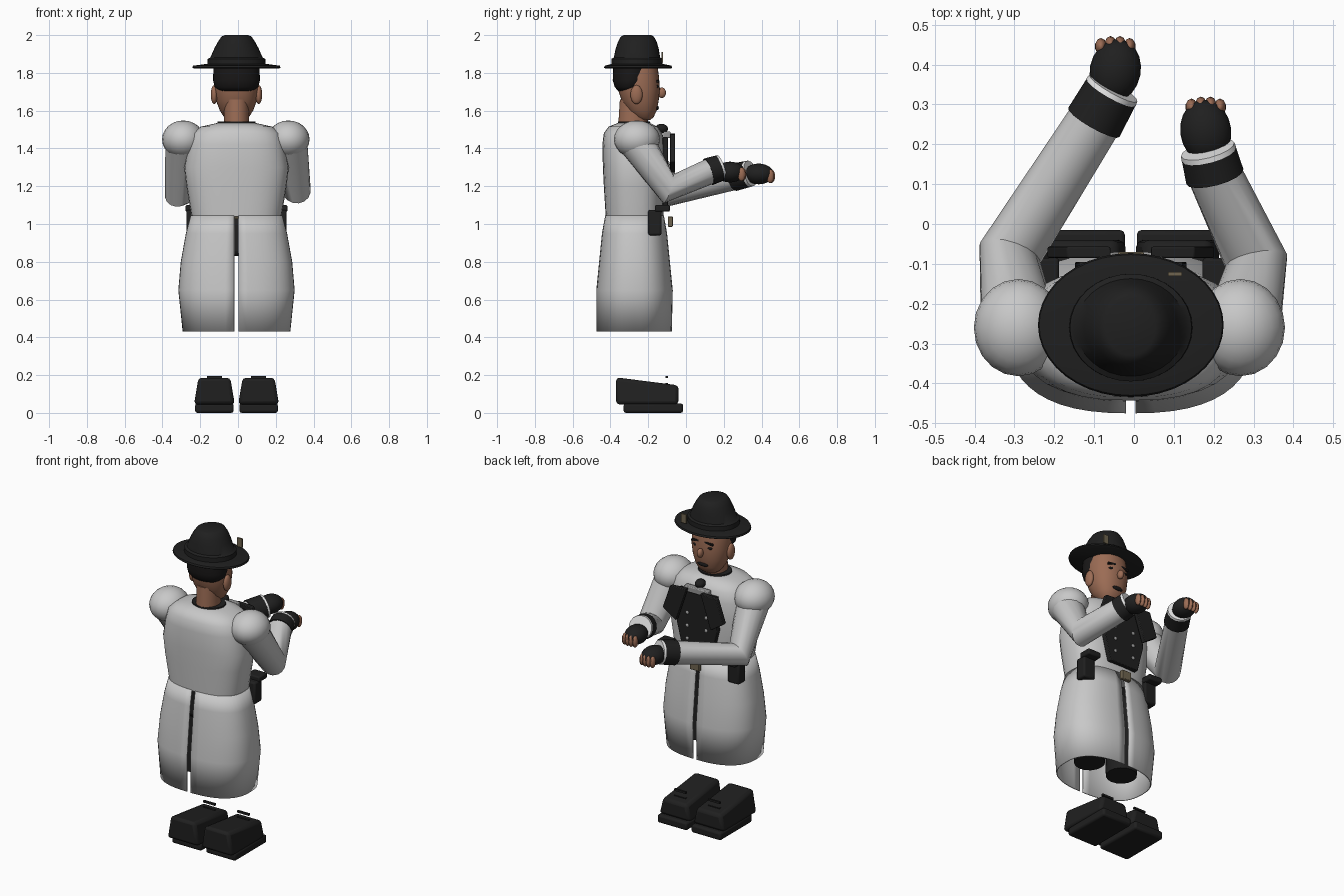
import bpy, bmesh, math
from mathutils import Vector

old = bpy.data.objects.get("Cube")
if old:
    bpy.data.objects.remove(old, do_unlink=True)

CX = -0.008  # body centre line


def material(name, *rgb):
    m = bpy.data.materials.new(name)
    m.use_nodes = True
    m.diffuse_color = (*rgb, 1)
    m.node_tree.nodes["Principled BSDF"].inputs["Base Color"].default_value = (*rgb, 1)
    return m


coat = material("pale coat", .58, .58, .58)
white = material("white trim", .8, .8, .8)
black = material("black cloth", .014, .014, .014)
hair_m = material("black hair", .01, .009, .009)
skin = material("brown skin", .33, .15, .09)
metal = material("grey metal", .3, .3, .3)
brass = material("dull brass", .16, .13, .08)


def finish(name, bm, mat, bevel=0, solid=0, angle=40):
    bmesh.ops.recalc_face_normals(bm, faces=bm.faces)
    me = bpy.data.meshes.new(name)
    bm.to_mesh(me)
    bm.free()
    me.materials.append(mat)
    ob = bpy.data.objects.new(name, me)
    bpy.context.collection.objects.link(ob)
    bpy.context.view_layer.objects.active = ob
    bpy.ops.object.select_all(action='DESELECT')
    ob.select_set(True)
    bpy.ops.object.shade_smooth_by_angle(angle=math.radians(angle))
    if solid:
        mod = ob.modifiers.new("thickness", 'SOLIDIFY')
        mod.thickness = solid
    if bevel:
        mod = ob.modifiers.new("bevel", 'BEVEL')
        mod.width, mod.segments = bevel, 2
    return ob


def loft(name, stations, mat, power=2.0, n=32, half=0, **kw):
    """Stack rounded rings (z, half width, y back, y front); half = +1/-1 gives an open side shell."""
    bm = bmesh.new()
    rings = []
    for z, hx, y0, y1 in stations:
        ring = []
        count = n // 2 + 1 if half else n
        for i in range(count):
            a = 2 * math.pi * i / n - math.pi / 2
            c, s = math.cos(a), math.sin(a)
            x = hx * math.copysign(abs(c) ** (2 / power), c)
            y = (y0 + y1) / 2 + (y1 - y0) / 2 * math.copysign(abs(s) ** (2 / power), s)
            if half:
                x = half * max(x, .012)
            ring.append(bm.verts.new((CX + x, y, z)))
        rings.append(ring)
    for a, b in zip(rings, rings[1:]):
        for i in range(len(a) - (1 if half else 0)):
            j = (i + 1) % len(a)
            bm.faces.new((a[i], a[j], b[j], b[i]))
    if not half:
        bm.faces.new(rings[0])
        bm.faces.new(rings[-1])
    return finish(name, bm, mat, **kw)


def box(name, x, y, z, mat, bevel=0, taper=1, drop=0, tilt=0):
    """Box from ranges; the top narrows by taper and its front drops."""
    bm = bmesh.new()
    bmesh.ops.create_cube(bm, size=1)
    cx, cy, cz = sum(x) / 2, sum(y) / 2, sum(z) / 2
    for v in bm.verts:
        top, front = v.co.z > 0, v.co.y > 0
        px = v.co.x * (x[1] - x[0]) * (taper if top else 1)
        pz = v.co.z * (z[1] - z[0]) - (drop if top and front else 0) + tilt * px
        v.co = (cx + px, cy + v.co.y * (y[1] - y[0]), cz + pz)
    return finish(name, bm, mat, bevel)


def ball(name, loc, size, mat, toward=None, seg=20):
    bm = bmesh.new()
    bmesh.ops.create_uvsphere(bm, u_segments=seg, v_segments=12, radius=1)
    rot = Vector(toward).to_track_quat('Y', 'Z') if toward is not None else None
    for v in bm.verts:
        p = Vector(a * b for a, b in zip(v.co, size))
        v.co = Vector(loc) + (rot @ p if rot else p)
    return finish(name, bm, mat)


def tube(name, points, radii, mat):
    """Mitred round tube along straight segments."""
    cu = bpy.data.curves.new(name, 'CURVE')
    cu.dimensions, cu.bevel_depth, cu.bevel_resolution = '3D', 1, 6
    cu.use_fill_caps = True
    sp = cu.splines.new('POLY')
    sp.points.add(len(points) - 1)
    for p, co, r in zip(sp.points, points, radii):
        p.co, p.radius = (*co, 1), r
    temp = bpy.data.objects.new(name + "_path", cu)
    bpy.context.collection.objects.link(temp)
    bpy.context.view_layer.update()
    bm = bmesh.new()
    bm.from_mesh(temp.to_mesh())
    temp.to_mesh_clear()
    bpy.data.objects.remove(temp, do_unlink=True)
    bmesh.ops.remove_doubles(bm, verts=bm.verts, dist=.0001)
    return finish(name, bm, mat)


def plate(name, outline, y, depth, mat):
    bm = bmesh.new()
    f = bm.faces.new([bm.verts.new((CX + px, y, pz)) for px, pz in outline])
    out = bmesh.ops.extrude_face_region(bm, geom=[f])
    bmesh.ops.translate(bm, vec=(0, depth, 0),
                        verts=[g for g in out["geom"] if isinstance(g, bmesh.types.BMVert)])
    return finish(name, bm, mat, bevel=.004)


# Coat body and split skirt
loft("coat_body", [(1.04, .238, -.425, -.12), (1.2, .265, -.435, -.115), (1.3, .277, -.44, -.11),
                   (1.42, .255, -.443, -.11), (1.48, .235, -.435, -.125), (1.515, .19, -.41, -.15),
                   (1.535, .1, -.36, -.19)], coat, power=2.6)
skirt = [(1.045, .243, -.428, -.117), (.95, .268, -.445, -.1), (.8, .295, -.46, -.085),
         (.65, .308, -.475, -.07), (.43, .285, -.475, -.075)]
for side, label in ((1, "left"), (-1, "right")):
    loft(f"skirt_{label}", skirt, coat, power=2.5, n=48, half=side, solid=.006)

# Trousers
box("pelvis", (-.17, .155), (-.36, -.19), (.83, 1.03), black, bevel=.03)

# Neck, collar and head
loft("neck", [(1.5, .067, -.36, -.2), (1.66, .066, -.35, -.2)], skin)
loft("collar", [(1.51, .107, -.365, -.185), (1.542, .1, -.36, -.19)], black)
loft("head", [(1.55, .045, -.25, -.19), (1.565, .065, -.28, -.172), (1.6, .088, -.315, -.155),
              (1.65, .107, -.34, -.145), (1.71, .116, -.36, -.138), (1.78, .116, -.365, -.143),
              (1.83, .108, -.36, -.15)], skin, power=2.2, angle=60)
loft("hair", [(1.705, .09, -.36, -.25), (1.725, .115, -.377, -.215), (1.76, .124, -.388, -.195),
              (1.83, .122, -.385, -.18)], hair_m, angle=60)
ball("nose", (CX, -.128, 1.695), (.017, .022, .028), skin)
ball("mouth", (CX, -.153, 1.615), (.036, .009, .012), hair_m)

# Hat
loft("hat_brim", [(1.823, .225, -.428, -.08), (1.828, .233, -.434, -.073), (1.838, .23, -.43, -.077),
                  (1.846, .17, -.4, -.115)], black, n=40)
loft("hat_crown", [(1.84, .155, -.395, -.125), (1.874, .153, -.395, -.125), (1.882, .138, -.382, -.137),
                   (1.93, .117, -.372, -.145), (1.965, .098, -.36, -.155), (1.992, .08, -.345, -.17),
                   (2, .062, -.33, -.185)], black)
box("hat_badge", (.085, .12), (-.13, -.121), (1.855, 1.91), brass)

# Waistcoat, shirt front, lapels, buckle
plate("waistcoat", [(-.1, 1.09), (.1, 1.09), (.14, 1.25), (.13, 1.46), (-.13, 1.46), (-.14, 1.25)],
      -.125, .03, black)
box("shirt_bar", (-.09, .075), (-.12, -.082), (1.455, 1.49), metal, bevel=.005)
ball("tie_knot", (CX, -.13, 1.505), (.03, .035, .025), black)
box("buckle", (-.04, .025), (-.095, -.07), (.985, 1.04), brass, bevel=.004)

for s, label in ((1, "left"), (-1, "right")):
    mid = CX + s * .117

    # Front trim
    plate(f"lapel_{label}", [(s * .05, 1.48), (s * .16, 1.475), (s * .21, 1.33), (s * .12, 1.27)],
          -.085, .028, black)
    for k, z in enumerate((1.16, 1.24, 1.32)):
        ball(f"button_{label}_{k}", (CX + s * .065, -.094, z), (.011, .008, .011), metal, seg=10)
    # Face
    ball(f"ear_{label}", (CX + s * .118, -.262, 1.685), (.018, .032, .05), skin)
    ball(f"eye_{label}", (CX + s * .045, -.153, 1.728), (.021, .009, .009), hair_m, seg=12)
    x = CX + s * .047
    box(f"brow_{label}", (x - .026, x + .026), (-.156, -.143), (1.752, 1.763), hair_m, tilt=-s * .15)
    # Belt pouch
    x = CX + s * .225
    box(f"pouch_{label}", (x - .04, x + .04), (-.2, -.13), (.94, 1.075), black, bevel=.01)
    box(f"pouch_flap_{label}", (x - .045, x + .045), (-.165, -.085), (1.065, 1.1), black, bevel=.008)
    # Leg and shoe
    tube(f"leg_{label}", [(mid, -.26, .485), (mid, -.27, .95)], (.088, .095), black)
    box(f"shoe_{label}", (mid - .108, mid + .108), (-.37, -.04), (.045, .188), black,
        bevel=.018, taper=.78, drop=.042)
    box(f"sole_{label}", (mid - .102, mid + .102), (-.33, -.015), (0, .05), black, bevel=.012)
    for k, z in enumerate((.152, .19)):
        box(f"lace_{label}_{k}", (mid - .04, mid + .04), (-.108, -.096), (z - .006, z + .006), black)

# Arms: shoulder, elbow, wrist, cuff end, glove centre
arms = {
    "left": [(.27, -.265, 1.44), (.307, -.095, 1.185), (.2, .13, 1.28), (.188, .175, 1.295), (.18, .233, 1.275)],
    "right": [(-.287, -.265, 1.44), (-.312, -.075, 1.165), (-.095, .265, 1.25), (-.058, .33, 1.265),
              (-.047, .385, 1.265)],
}
for label, pts in arms.items():
    shoulder, elbow, wrist, cuff, hand = (Vector(p) for p in pts)
    tube(f"sleeve_{label}", [shoulder, elbow, wrist], (.098, .08, .068), coat)
    ball(f"shoulder_puff_{label}", shoulder + Vector((-.003, .005, .008)), (.112, .122, .1), coat)
    way = (cuff - wrist).normalized()
    tube(f"cuff_{label}", [wrist - way * .012, cuff], (.074, .07), black)
    tube(f"cuff_band_{label}", [cuff, cuff + way * .013], (.071, .069), white)
    ball(f"glove_{label}", hand, (.064, .08, .055), black, toward=(hand - cuff) * Vector((1, 1, 0)))
    # Fingertips curl down past the glove
    for k in range(4):
        dx = (k - 1.5) * .024
        ball(f"finger_{label}_{k}", hand + Vector((dx, .068 - abs(dx) * .2, -.012)),
             (.015, .021, .036), skin, seg=10)
